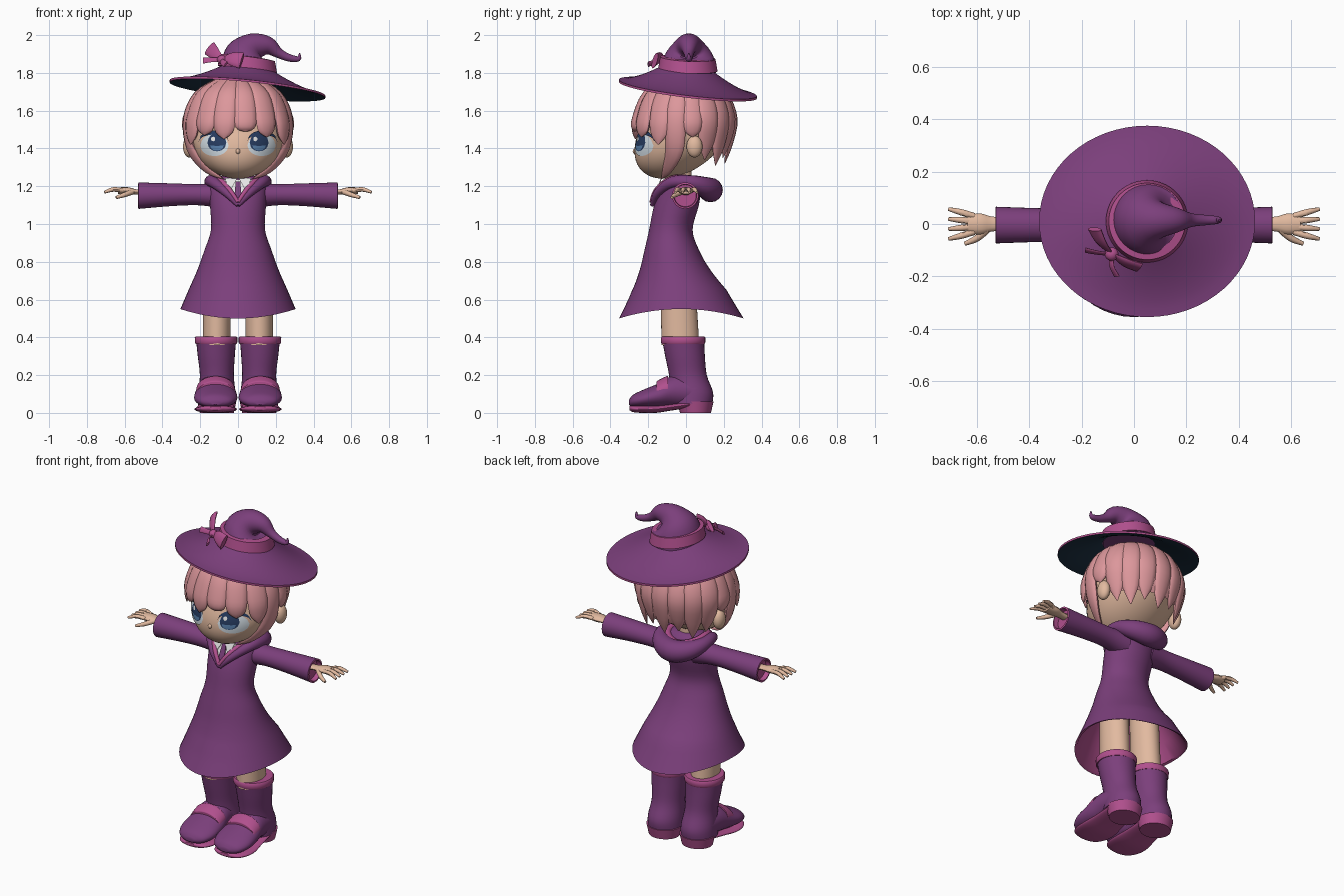
import bpy, bmesh
from math import sin, cos, pi, radians, sqrt
from mathutils import Vector, Matrix

if "Cube" in bpy.data.objects:
    bpy.data.objects.remove(bpy.data.objects["Cube"])


def material(name, *rgb):
    mat = bpy.data.materials.new(name)
    mat.use_nodes = True
    mat.diffuse_color = (*rgb, 1)
    mat.node_tree.nodes["Principled BSDF"].inputs["Base Color"].default_value = (*rgb, 1)
    return mat


PURPLE = material("purple cloth", .2, .05, .2)
PINK = material("magenta trim", .44, .08, .27)
HAIR = material("pink hair", .72, .31, .33)
SKIN = material("skin", .76, .49, .35)
WHITE = material("white cloth", .8, .8, .8)
LINING = material("navy lining", .012, .03, .055)
PALE = material("pale eye", .7, .78, .84)
NAVY = material("navy eye", .02, .045, .12)
BLUE = material("blue eye", .1, .22, .42)
made = []


def finish(name, bm, *mats):
    bmesh.ops.remove_doubles(bm, verts=bm.verts, dist=.0001)
    bmesh.ops.recalc_face_normals(bm, faces=bm.faces)
    mesh = bpy.data.meshes.new(name)
    bm.to_mesh(mesh)
    bm.free()
    for mat in mats:
        mesh.materials.append(mat)
    obj = bpy.data.objects.new(name, mesh)
    bpy.context.scene.collection.objects.link(obj)
    made.append(obj)
    return obj


def smooth(rows, steps=4):
    """Catmull-Rom interpolation through rows of numbers."""
    out = []
    for i in range(len(rows) - 1):
        quad = zip(rows[max(i - 1, 0)], rows[i], rows[i + 1], rows[min(i + 2, len(rows) - 1)])
        quad = list(quad)
        for j in range(steps):
            t = j / steps
            out.append([b + t * ((c - a) + t * ((2 * a - 5 * b + 4 * c - d)
                        + t * (3 * b - a - 3 * c + d))) / 2 for a, b, c, d in quad])
    return out + [list(rows[-1])]


def ellipse(c, u, v, n=32):
    c, u, v = Vector(c), Vector(u), Vector(v)
    return [c + u * cos(2 * pi * i / n) + v * sin(2 * pi * i / n) for i in range(n)]


def loft(name, rings, *mats, bands=None, cap=True):
    """Skin a list of rings; bands maps a gap index to a material index."""
    bm = bmesh.new()
    rows = [[bm.verts.new(p) for p in ring] for ring in rings]
    n = len(rows[0])
    pick = bands or (lambda i: 0)
    for i in range(len(rows) - 1):
        for j in range(n):
            k = (j + 1) % n
            face = bm.faces.new((rows[i][j], rows[i][k], rows[i + 1][k], rows[i + 1][j]))
            face.material_index = pick(i)
    if cap:
        bm.faces.new(rows[0]).material_index = pick(0)
        bm.faces.new(rows[-1]).material_index = pick(len(rows) - 2)
    return finish(name, bm, *mats)


def tube(name, rows, mat, flat=1.0, up=(0, 0, 1), n=12):
    """Tube through rows of x, y, z, radius, flattened along the up direction."""
    rows = smooth(rows)
    pts, rings = [Vector(r[:3]) for r in rows], []
    for i, p in enumerate(pts):
        along = (pts[min(i + 1, len(pts) - 1)] - pts[max(i - 1, 0)]).normalized()
        side = along.cross(Vector(up)).normalized()
        r = max(rows[i][3], .002)
        rings.append(ellipse(p, side * r, side.cross(along) * r * flat, n))
    return loft(name, rings, mat)


def ball(name, centre, radii, mat, edit=None, seg=24):
    bm = bmesh.new()
    bmesh.ops.create_uvsphere(bm, u_segments=seg, v_segments=seg * 2 // 3, radius=1,
                              matrix=Matrix.Translation(centre) @ Matrix.Diagonal((*radii, 1)))
    if edit:
        edit(bm)
    return finish(name, bm, mat)


def upright(rows, s=1, n=32):
    """Horizontal ellipses from rows of z, x, y, x radius, y radius."""
    return [ellipse((s * x, y, z), (rx, 0, 0), (0, ry, 0), n) for z, x, y, rx, ry in rows]


# Coat: flared skirt with dipped hem and inner lining
coat = smooth([(1.255, 0, -.02, .085, .065), (1.21, 0, -.02, .15, .1), (1.1, 0, -.05, .148, .118),
               (.97, 0, -.08, .143, .115), (.86, 0, -.075, .178, .145), (.757, 0, -.058, .215, .187),
               (.65, 0, -.035, .262, .25), (.55, 0, -.025, .305, .33)])
outer = len(coat) - 1
coat += [(.555, 0, -.025, .29, .315), (.65, 0, -.035, .245, .235), (.78, 0, -.055, .19, .16)]
rings = upright(coat, n=48)
for ring in rings:
    for i, p in enumerate(ring):
        p.z -= .05 * sin(2 * pi * i / 48) ** 2 * min(1, max(0, (.65 - p.z) / .1))
loft("coat", rings, PURPLE, PINK, bands=lambda i: int(i >= outer))

# Hood draped around the shoulders, with its lining
half = [(0, -.178, 1.1, .012), (.06, -.15, 1.165, .022), (.13, -.07, 1.222, .03),
        (.14, .03, 1.22, .038), (.09, .1, 1.195, .055), (0, .13, 1.18, .065)]
inner = [(x * .76, y - .006 if y < 0 else y * .75, z + .016, max(.01, r * .6)) for x, y, z, r in half]
for name, path, mat in (("hood", half, PURPLE), ("hood_lining", inner, PINK)):
    tube(name, path + [(-x, y, z, r) for x, y, z, r in path[-2::-1]], mat, n=16)


def plate(name, outline, off, mat):
    """Thin plate on the sloping chest from x, z points."""
    bm = bmesh.new()
    bm.faces.new([bm.verts.new((x, -.12 - .39 * (1.23 - z) - off, z)) for x, z in outline])
    extra = bmesh.ops.extrude_face_region(bm, geom=bm.faces[:])["geom"]
    bmesh.ops.translate(bm, vec=(0, .006, 0), verts=[v for v in extra if isinstance(v, bmesh.types.BMVert)])
    finish(name, bm, mat)


# Shirt, collar and tie
plate("shirt_front", [(-.075, 1.235), (.075, 1.235), (0, 1.095)], .004, WHITE)
plate("tie", [(-.012, 1.225), (.012, 1.225), (.02, 1.135), (0, 1.1), (-.02, 1.135)], .012, PURPLE)
loft("collar", upright([(1.19, 0, -.03, .085, .085), (1.25, 0, -.025, .066, .066),
                        (1.245, 0, -.02, .052, .052)]), WHITE)
loft("neck", upright([(1.15, 0, -.02, .05, .05), (1.33, 0, -.02, .05, .05)]), SKIN)

for s, side in ((1, "left"), (-1, "right")):
    plate(side + "_collar_flap", [(s * .006, 1.24), (s * .07, 1.245), (s * .045, 1.165)], .018, WHITE)

    # Sleeve with a recessed cuff
    arm = smooth([(.08, 1.15, .075, .07), (.2, 1.155, .063, .056), (.35, 1.155, .064, .06), (.527, 1.15, .07, .07)])
    last = len(arm) - 1
    arm += [(.529, 1.15, .06, .06), (.5, 1.15, .058, .058)]
    loft(side + "_sleeve", [ellipse((s * x, -.004, z), (0, ry, 0), (0, 0, rz)) for x, z, ry, rz in arm],
         PURPLE, PINK, bands=lambda i: int(i >= last))

    # Hand with four fingers and a thumb
    tube(side + "_hand", [(s * .48, 0, 1.165, .028), (s * .54, 0, 1.17, .028),
                          (s * .585, 0, 1.175, .04), (s * .635, 0, 1.176, .035)], SKIN, .5)
    for i in range(4):
        y = -.03 + .02 * i
        tube(f"{side}_finger_{i}", [(s * .61, y, 1.177, .012), (s * .66, y * 1.5, 1.183, .012),
                                    (s * .707, y * 1.9, 1.168, .007)], SKIN, n=8)
    tube(side + "_thumb", [(s * .56, -.02, 1.17, .015), (s * .6, -.055, 1.155, .013),
                           (s * .645, -.075, 1.14, .008)], SKIN, n=8)

    # Leg and boot
    loft(side + "_leg", upright([(.36, .113, -.03, .072, .1), (.78, .11, -.045, .075, .09)], s), SKIN)
    loft(side + "_boot_shaft", upright(smooth([
        (.385, .116, -.015, .106, .111), (.3, .115, -.005, .098, .105), (.2, .112, .01, .09, .1),
        (.11, .112, .03, .098, .113), (.05, .112, .03, .1, .11)]), s), PURPLE)
    loft(side + "_boot_trim", upright([(.365, .116, -.015, .108, .113), (.372, .116, -.015, .112, .117),
                                       (.398, .116, -.015, .113, .118), (.404, .116, -.015, .108, .113)], s), PINK)
    loft(side + "_boot_heel", upright([(0, .112, .05, .09, .082), (.06, .112, .05, .103, .096)], s), PINK)
    for part, mat, rows in (
            ("foot", PURPLE, [(.05, .11, .09, .09), (-.06, .115, .1, .087), (-.14, .092, .112, .066),
                              (-.22, .075, .112, .05), (-.28, .062, .082, .034), (-.303, .055, .03, .012)]),
            ("sole", PINK, [(.02, .045, .09, .018), (-.08, .03, .1, .018), (-.16, .02, .112, .02),
                            (-.23, .02, .108, .02), (-.28, .022, .08, .018), (-.3, .025, .035, .01)]),
            ("strap", PINK, [(-.095, .125, .1, .06), (-.1, .125, .102, .07), (-.15, .105, .102, .066),
                             (-.155, .105, .1, .055)])):
        loft(f"{side}_boot_{part}", [ellipse((s * .118, y, z), (w, 0, 0), (0, 0, h))
                                     for y, z, w, h in smooth(rows)], mat)

# Head: sphere whose lower half leans forward into the chin
HX, HY, HZ, MID, LEAN = .255, .245, .26, 1.5, .12


def lean(z):
    return LEAN * max(0, (MID - z) / HZ)


def shape_head(bm):
    for v in bm.verts:
        v.co.y -= lean(v.co.z)


ball("head", (0, 0, MID), (HX, HY, HZ), SKIN, shape_head, 48)
ball("nose", (0, -.27, 1.385), (.012, .012, .014), SKIN)


def patch(name, cx, w, low, high, off, mat):
    """Curved plate on the face between two arcs given as base, bulge."""
    bm, cols = bmesh.new(), []
    for i in range(17):
        u = i / 8 - 1
        bow, x = sqrt(max(0, 1 - u * u)), cx + w * u
        col = []
        for j in range(7):
            a, b = low[0] + low[1] * bow, high[0] + high[1] * bow
            z = a + (b - a) * j / 6
            y = -lean(z) - HY * sqrt(max(.02, 1 - (x / HX) ** 2 - ((z - MID) / HZ) ** 2))
            col.append(bm.verts.new((x, y - off, z)))
        cols.append(col)
    for a, b in zip(cols, cols[1:]):
        for j in range(6):
            bm.faces.new((a[j], b[j], b[j + 1], a[j + 1]))
    obj = finish(name, bm, mat)
    if sum(p.normal.y for p in obj.data.polygons) > 0:
        obj.data.flip_normals()


for s, side in ((1, "left"), (-1, "right")):
    patch(side + "_eye_white", s * .125, .075, (1.415, -.055), (1.415, .06), .004, PALE)
    patch(side + "_iris", s * .112, .05, (1.43, -.045), (1.43, .05), .006, NAVY)
    patch(side + "_iris_glow", s * .112, .036, (1.418, -.03), (1.418, -.004), .008, BLUE)
    patch(side + "_eye_glint", s * .112 - .02, .011, (1.45, -.012), (1.45, .012), .009, WHITE)
    patch(side + "_lashes", s * .128, .08, (1.435, .038), (1.435, .06), .008, NAVY)
    ball(side + "_ear", (s * .258, .045, 1.41), (.033, .042, .058), SKIN)


# Hair: skull cap and tapering locks
def trim_cap(bm):
    def limit(c):
        return 1.58 if c.y < -.1 else 1.5 if abs(c.x) > .2 and c.y < .1 else 1.4
    gone = [f for f in bm.faces if f.calc_center_median().z < limit(f.calc_center_median())]
    bmesh.ops.delete(bm, geom=gone, context="FACES")


ball("hair_cap", (0, 0, 1.52), (.27, .255, .265), HAIR, trim_cap, 48)


def lock(name, angle, tip, width, tuck, ends=None):
    dx, dy = sin(radians(angle)), -cos(radians(angle))
    ry = .265 if dy < -.3 else .25

    def at(k, z, r):
        return (.275 * k * dx, ry * k * dy, z, r)
    rows = [at(cos(radians(e)), 1.52 + .265 * sin(radians(e)), width * f)
            for e, f in ((68, .5), (38, .95), (8, 1))]
    rows += ends or [at((1 + tuck) / 2, (1.52 + tip) / 2, width * .75), at(tuck, tip, .003)]
    tube(name, rows, HAIR, .42, (dx, dy, 0))


for i, (angle, tip) in enumerate(((-60, 1.42), (-38, 1.47), (-15, 1.45), (8, 1.49), (32, 1.46), (58, 1.42))):
    lock(f"fringe_{i}", angle, tip, .062, 1.05)
for s, side in ((1, "left"), (-1, "right")):
    lock(side + "_face_lock", s * 77, 0, .055, 1, [(s * .248, -.06, 1.4, .05),
         (s * .165, -.1, 1.29, .028), (s * .08, -.13, 1.24, .003)])
    lock(side + "_ear_lock", s * 98, 1.46, .055, 1)
    for i, tip in enumerate((1.34, 1.31, 1.35)):
        lock(f"{side}_back_lock_{i}", s * (118 + 20 * i), tip, .06, .84)
lock("back_lock", 180, 1.32, .06, .82)


# Hat: tilted brim with dark underside, band, bent crown and bow
def tilted(rx, ry, z, lx, ly):
    ring = ellipse((.05, .01, z), (rx, 0, 0), (0, ry, 0), 64)
    for p in ring:
        p.z -= lx * (p.x - .05) + ly * p.y
    return ring


def brim(f, drop):
    return tilted(.13 + .282 * f, .13 + .235 * f, 1.722 + .105 * (1 - f) ** 1.5 - drop, .1, .12)


steps = [i / 8 for i in range(9)]
loft("hat_brim", [brim(f, 0) for f in steps] + [brim(f, .012) for f in reversed(steps)],
     PURPLE, PINK, LINING, bands=lambda i: 0 if i < 8 else 1 if i == 8 else 2, cap=False)
loft("hat_band", [tilted(r, r, z, .13, .05) for r, z in
                  ((.13, 1.815), (.157, 1.818), (.146, 1.88), (.115, 1.884))], PINK, cap=False)
tube("hat_crown", [(.05, .015, 1.8, .145), (.052, .015, 1.85, .142), (.06, .015, 1.9, .122),
                   (.095, .015, 1.94, .074), (.16, .015, 1.942, .049), (.215, .015, 1.905, .027),
                   (.27, .015, 1.88, .02), (.32, .015, 1.875, .014), (.326, .015, 1.905, .003)],
     PURPLE, up=(0, 1, 0), n=32)
out = Vector((-.6, -.7, .4))
knot = (-.085, -.115, 1.87)
for name, mid, end, r in (("bow_loop_upper", (-.125, -.07, 1.905), (-.15, -.02, 1.93), .04),
                          ("bow_loop_lower", (-.035, -.145, 1.875), (.02, -.165, 1.865), .045),
                          ("bow_tail_left", (-.135, -.11, 1.87), (-.185, -.1, 1.865), .018),
                          ("bow_tail_front", (-.085, -.16, 1.86), (-.065, -.2, 1.845), .018)):
    tube(name, [(*knot, .012), (*mid, r * .8), (*end, r)], PINK, .3, out)
ball("bow_knot", knot, (.026, .026, .024), PINK)

# Smooth shading with sharp edges kept
bpy.ops.object.select_all(action="DESELECT")
for obj in made:
    obj.select_set(True)
bpy.context.view_layer.objects.active = made[0]
bpy.ops.object.shade_smooth_by_angle(angle=radians(45))
